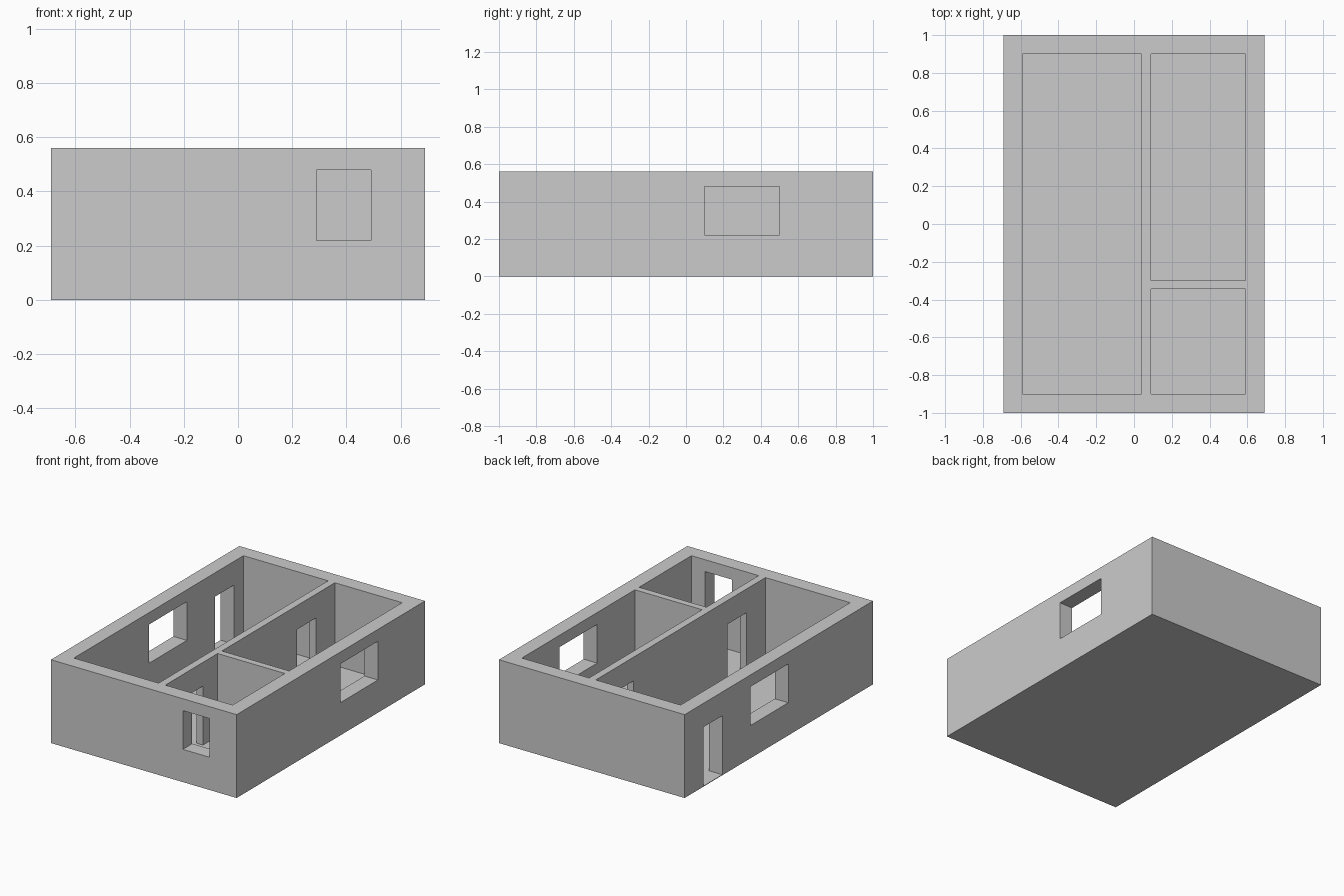
import bpy

if "Cube" in bpy.data.objects:
    bpy.data.objects.remove(bpy.data.objects["Cube"])

X, Y, H = 0.69, 1.0, 0.56      # outer half sizes and wall height
FLOOR = 0.004                  # thin floor sheet
SILL, LINTEL, DOOR = 0.22, 0.48, 0.40


def box(name, x0, x1, y0, y1, z0, z1):
    bpy.ops.mesh.primitive_cube_add(
        size=1, location=((x0 + x1) / 2, (y0 + y1) / 2, (z0 + z1) / 2))
    ob = bpy.context.object
    ob.name = name
    ob.scale = (x1 - x0, y1 - y0, z1 - z0)
    bpy.ops.object.transform_apply(location=True, rotation=False, scale=True)
    return ob


# House block: rooms and openings are carved out of it
house = box("house_walls", -X, X, -Y, Y, 0, H)

cuts = [
    # Rooms, open at the top
    ("main_room", -0.59, 0.04, -0.9, 0.9, FLOOR, H + 0.1),
    ("back_room", 0.09, 0.59, -0.3, 0.9, FLOOR, H + 0.1),
    ("front_room", 0.09, 0.59, -0.9, -0.345, FLOOR, H + 0.1),
    # Windows
    ("front_window", 0.29, 0.49, -1.1, -0.85, SILL, LINTEL),
    ("right_window", 0.55, 0.8, 0.1, 0.5, SILL, LINTEL),
    ("left_window", -0.8, -0.55, -0.1, 0.3, SILL, LINTEL),
    # Doors
    ("entrance_door", -0.8, -0.55, 0.6, 0.8, FLOOR, DOOR),
    ("back_room_door", 0.0, 0.13, 0.5, 0.7, FLOOR, DOOR),
    ("front_room_door", 0.0, 0.13, -0.7, -0.5, FLOOR, DOOR),
]

for name, *size in cuts:
    cutter = box(name + "_cutter", *size)
    mod = house.modifiers.new(name, 'BOOLEAN')
    mod.operation = 'DIFFERENCE'
    mod.solver = 'EXACT'
    mod.object = cutter
    bpy.context.view_layer.objects.active = house
    bpy.ops.object.modifier_apply(modifier=mod.name)
    bpy.data.objects.remove(cutter)
